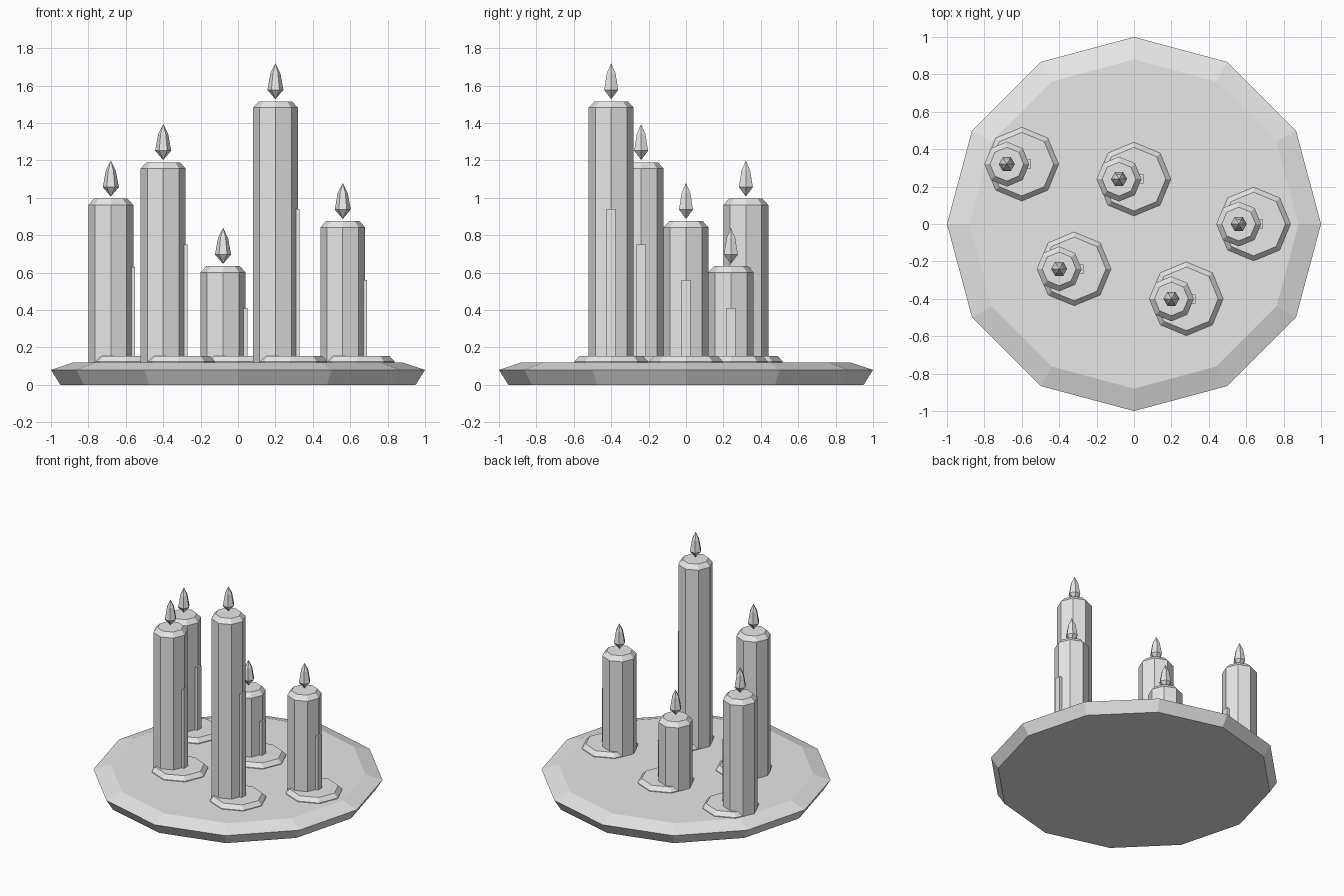
import bpy, bmesh, math

if "Cube" in bpy.data.objects:
    bpy.data.objects.remove(bpy.data.objects["Cube"])

grey = bpy.data.materials.new("pale grey")
grey.diffuse_color = (0.8, 0.8, 0.8, 1)
grey.use_nodes = True
grey.node_tree.nodes["Principled BSDF"].inputs["Base Color"].default_value = grey.diffuse_color


def finish(bm, name):
    bmesh.ops.recalc_face_normals(bm, faces=bm.faces)
    mesh = bpy.data.meshes.new(name)
    bm.to_mesh(mesh)
    bm.free()
    mesh.materials.append(grey)
    obj = bpy.data.objects.new(name, mesh)
    bpy.context.collection.objects.link(obj)
    return obj


def lathe(name, profile, sides, x=0, y=0):
    """Faceted solid from (radius, z) points; radius 0 makes a tip."""
    bm = bmesh.new()
    rings = []
    for r, z in profile:
        n = sides if r else 1
        rings.append([bm.verts.new((x + r * math.cos(2 * math.pi * i / sides),
                                    y + r * math.sin(2 * math.pi * i / sides), z))
                      for i in range(n)])
    for a, b in zip(rings, rings[1:]):
        for i in range(sides):
            j = (i + 1) % sides
            quad = [a[i % len(a)], a[j % len(a)], b[j % len(b)], b[i % len(b)]]
            bm.faces.new(list(dict.fromkeys(quad)))
    for ring in (rings[0], rings[-1]):
        if len(ring) > 1:
            bm.faces.new(ring)
    return finish(bm, name)


def box(name, x0, x1, y0, y1, z0, z1):
    bm = bmesh.new()
    bmesh.ops.create_cube(bm, size=1)
    for v in bm.verts:
        v.co = (x1 if v.co.x > 0 else x0,
                y1 if v.co.y > 0 else y0,
                z1 if v.co.z > 0 else z0)
    return finish(bm, name)


# Plate
lathe("plate", [(0.95, 0), (1.0, 0.08), (0.88, 0.12)], 12)

# Candles: x, y, top height, drip top height
candles = [(-0.68, 0.32, 0.995, 0.63), (-0.40, -0.24, 1.19, 0.75),
           (-0.08, 0.24, 0.635, 0.41), (0.20, -0.40, 1.515, 0.94),
           (0.56, 0.0, 0.875, 0.56)]
for n, (x, y, top, drip) in enumerate(candles, 1):
    # Wax pool, set off to one side of the candle
    lathe(f"wax_pool_{n}", [(0.197, 0.115), (0.197, 0.125), (0.17, 0.155)], 8, x + 0.08, y)
    # Candle body with chamfered top
    lathe(f"candle_{n}", [(0.12, 0.115), (0.12, top - 0.033), (0.09, top)], 8, x, y)
    # Wax drip
    box(f"drip_{n}", x + 0.08, x + 0.13, y - 0.024, y + 0.024, 0.13, drip)
    # Flame
    lathe(f"flame_{n}", [(0, top + 0.012), (0.043, top + 0.062),
                         (0.027, top + 0.15), (0, top + 0.205)], 6, x, y)
